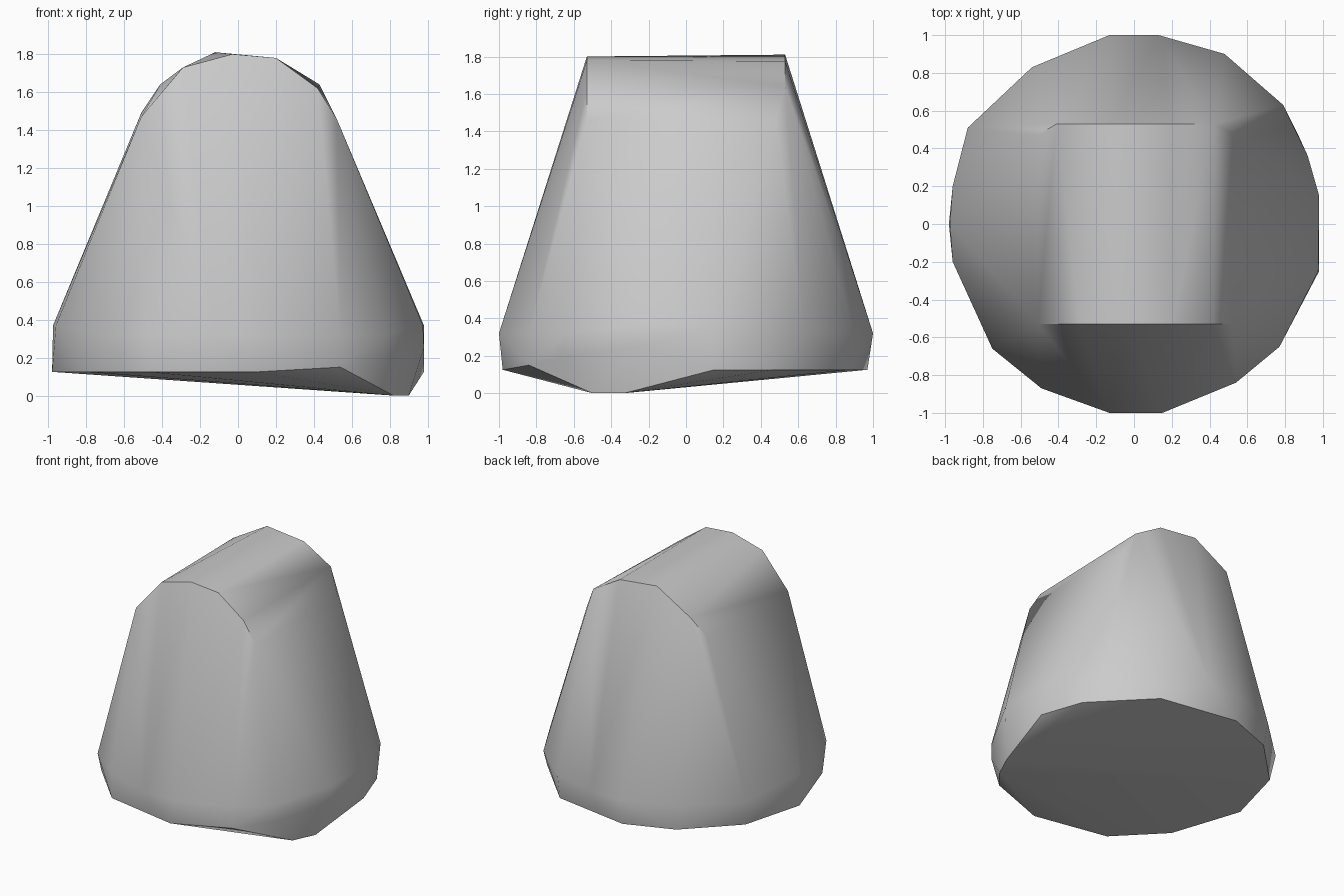
import bpy
import bmesh
import math

default_cube = bpy.data.objects.get("Cube")
if default_cube:
    bpy.data.objects.remove(default_cube, do_unlink=True)


def make_material(name, colour):
    material = bpy.data.materials.new(name)
    material.use_nodes = True
    material.diffuse_color = colour
    shader = next(n for n in material.node_tree.nodes if n.type == "BSDF_PRINCIPLED")
    shader.inputs["Base Color"].default_value = colour
    return material


def hull_object(name, points, material):
    """Wrap a convex shell around the section points."""
    mesh = bpy.data.meshes.new(name)
    shell = bmesh.new()
    for point in points:
        shell.verts.new(point)
    result = bmesh.ops.convex_hull(shell, input=shell.verts[:])
    spare = {g for g in result["geom_interior"] + result["geom_unused"]
             if isinstance(g, bmesh.types.BMVert)}
    bmesh.ops.delete(shell, geom=list(spare), context="VERTS")
    bmesh.ops.recalc_face_normals(shell, faces=shell.faces[:])
    shell.to_mesh(mesh)
    shell.free()
    mesh.materials.append(material)
    obj = bpy.data.objects.new(name, mesh)
    bpy.context.collection.objects.link(obj)
    return obj


# Chipped lower rim, level except at the low corner
rim_height = 0.125
lower_rim = [(x, y, rim_height) for x, y in (
    (.1, -.98), (.98, .15), (.87, .47), (.48, .87), (-.13, .97),
    (-.5, .83), (-.85, .48), (-.98, 0), (-.8, -.54), (-.48, -.87))]
low_corner = [(.54, -.84, .15), (.77, -.65, .19), (.98, -.25, .25),
              (.82, -.5, 0), (.9, -.33, 0)]

# Widest band of the body
band_height = 0.32
wide_band = [(x, y, band_height) for x, y in (
    (-.13, 1), (.13, 1), (.48, .9), (.79, .63), (-.54, .83), (-.88, .51),
    (-.75, -.66), (-.49, -.87), (-.13, -1), (.15, -1), (.54, -.84), (.77, -.65))]
side_height = 0.37
side_band = [(x, y, side_height) for x, y in (
    (.92, .36), (.98, .15), (.975, -.25), (-.96, .2), (-.975, 0), (-.96, -.2))]

# Arched crown running from front to back
crown_depth = 0.53
front_arch = [(x, -crown_depth, z) for x, z in (
    (-.51, 1.47), (-.29, 1.73), (-.03, 1.8), (.2, 1.78), (.42, 1.62), (.52, 1.46))]
back_arch = [(x, crown_depth, z) for x, z in (
    (-.41, 1.64), (-.12, 1.81), (.2, 1.775), (.43, 1.64))]
back_shoulders = [(-.51, .47, 1.49), (.52, .48, 1.46)]

grey = make_material("plain grey", (.6, .6, .6, 1))
body = hull_object("body", lower_rim + low_corner + wide_band + side_band
                   + front_arch + back_arch + back_shoulders, grey)

# Soft facets with crisp crown and rim edges
bpy.ops.object.select_all(action="DESELECT")
body.select_set(True)
bpy.context.view_layer.objects.active = body
bpy.ops.object.shade_smooth_by_angle(angle=math.radians(35))
